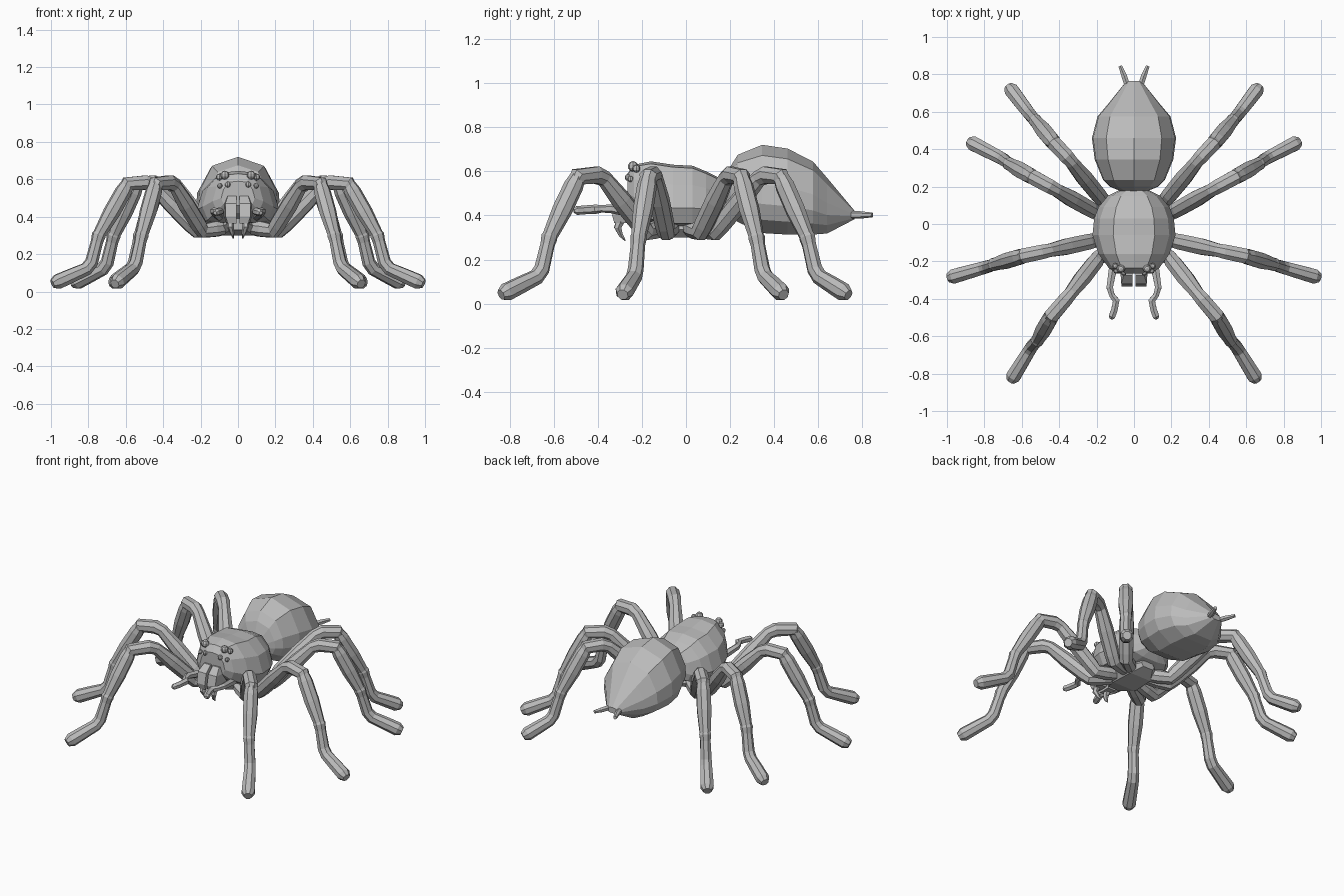
import bpy, bmesh
from mathutils import Vector

cube = bpy.data.objects.get("Cube")
if cube:
    bpy.data.objects.remove(cube, do_unlink=True)

grey = bpy.data.materials.new("plain grey")
grey.use_nodes = True
grey.diffuse_color = (0.5, 0.5, 0.5, 1)
grey.node_tree.nodes["Principled BSDF"].inputs["Base Color"].default_value = (0.5, 0.5, 0.5, 1)


def finish(bm, name):
    bmesh.ops.recalc_face_normals(bm, faces=bm.faces)
    mesh = bpy.data.meshes.new(name)
    bm.to_mesh(mesh)
    bm.free()
    mesh.materials.append(grey)
    obj = bpy.data.objects.new(name, mesh)
    bpy.context.collection.objects.link(obj)
    return obj


def loft(name, rings):
    """Skin closed rings of points and cap both ends."""
    bm = bmesh.new()
    loops = [[bm.verts.new(p) for p in ring] for ring in rings]
    n = len(loops[0])
    for a, b in zip(loops, loops[1:]):
        for i in range(n):
            j = (i + 1) % n
            bm.faces.new((a[i], a[j], b[j], b[i]))
    bm.faces.new(loops[0])
    bm.faces.new(loops[-1])
    return finish(bm, name)


def tube(name, path, sides=8):
    """Sweep a polygon along (point, radius) stations."""
    from math import cos, sin, pi
    pts = [Vector(p) for p, r in path]
    rings = []
    for i, (p, r) in enumerate(path):
        before = pts[i] - pts[max(i - 1, 0)]
        after = pts[min(i + 1, len(pts) - 1)] - pts[i]
        t = (before.normalized() + after.normalized()).normalized()
        out = Vector((-pts[-1].y + pts[0].y, pts[-1].x - pts[0].x, 0)).normalized()
        out = (out - t * out.dot(t)).normalized()
        up = t.cross(out)
        rings.append([pts[i] + r * (out * cos(2 * pi * (k + .5) / sides) + up * sin(2 * pi * (k + .5) / sides))
                      for k in range(sides)])
    return loft(name, rings)


def body(name, stations, half):
    """Loft a mirrored cross-section along y; stations are (y, half width, top, bottom)."""
    section = half + [(-x, z) for x, z in reversed(half) if x > 0]
    return loft(name, [[(x * w, y, bottom + z * (top - bottom)) for x, z in section]
                       for y, w, top, bottom in stations])


# Abdomen and front body shell
body("abdomen", [
    (.175, .07, .54, .44), (.20, .13, .62, .40), (.235, .165, .675, .37),
    (.345, .21, .72, .32), (.46, .225, .703, .313), (.575, .195, .645, .313),
    (.64, .14, .57, .318), (.765, .04, .42, .383)],
    [(0, 1), (.66, .88), (.97, .55), (1, .33), (.86, .15), (.45, 0)])
body("carapace", [
    (.185, .07, .54, .42), (.15, .14, .57, .38), (.09, .19, .6, .36), (.03, .213, .625, .35),
    (-.06, .222, .63, .35), (-.16, .19, .645, .37), (-.235, .135, .63, .42), (-.265, .09, .59, .46)],
    [(0, 1), (.5, .96), (.85, .68), (1, .3), (.85, .05), (.4, 0)])

# Underside plate
body("sternum", [(.13, .05, .37, .33), (.06, .11, .37, .30), (-.09, .12, .37, .30), (-.19, .06, .39, .33)],
     [(.7, 1), (1, .5), (.7, 0)])

# Legs: femur start, knee, patella end, tibia end, ankle and toe
legs = {
    "front": [(.19, -.18, .325), (.35, -.385, .585), (.44, -.49, .575), (.515, -.62, .30), (.55, -.66, .13), (.645, -.815, .052)],
    "second": [(.22, -.09, .325), (.47, -.145, .585), (.59, -.17, .575), (.745, -.215, .30), (.79, -.23, .13), (.965, -.28, .052)],
    "third": [(.21, .065, .325), (.43, .19, .585), (.54, .25, .575), (.665, .32, .30), (.705, .35, .13), (.86, .43, .052)],
    "rear": [(.17, .13, .325), (.345, .345, .585), (.425, .43, .575), (.525, .55, .30), (.56, .59, .13), (.655, .715, .052)],
}


def leg(name, joints, side):
    hip, knee, patella, shin, ankle, toe = [Vector((x * side, y, z)) for x, y, z in joints]
    root = Vector((hip.x * .3, hip.y * .45 - .02, .345))
    end = toe + (toe - ankle).normalized() * .03
    tube(name + "_upper", [
        (root, .036), (root.lerp(hip, .55), .043), (hip, .042), (hip.lerp(knee, .12), .045),
        (hip.lerp(knee, .55), .047), (hip.lerp(knee, .93), .038), (knee.lerp(patella, .2), .042),
        (patella, .043), (patella.lerp(shin, .08), .036)])
    tube(name + "_shin", [
        (patella, .036), (patella.lerp(shin, .15), .045), (patella.lerp(shin, .55), .046),
        (patella.lerp(shin, .93), .036), (shin, .034)])
    tube(name + "_foot", [
        (patella.lerp(shin, .95), .034), (shin, .038), (shin.lerp(ankle, .2), .033),
        (shin.lerp(ankle, .85), .036), (ankle.lerp(toe, .12), .037),
        (ankle.lerp(toe, .6), .04), (toe, .042), (end, .026)])


def ball(name, pos, radius):
    bm = bmesh.new()
    bmesh.ops.create_uvsphere(bm, u_segments=8, v_segments=5, radius=radius)
    bmesh.ops.translate(bm, verts=bm.verts, vec=pos)
    finish(bm, name)


for side, label in ((1, "left"), (-1, "right")):
    for name, joints in legs.items():
        leg(f"{label}_{name}_leg", joints, side)

    # Jaw block and curved fang
    loft(f"{label}_jaw", [[(side * x, y, z) for x, y in ((.008, y0), (w, y0), (w + .008, y1), (.008, y1))]
                          for z, w, y0, y1 in ((.51, .055, -.275, -.21), (.47, .068, -.32, -.21),
                                               (.40, .066, -.335, -.23), (.365, .055, -.325, -.25))])
    tube(f"{label}_fang", [((side * .04, -.295, .38), .022), ((side * .04, -.31, .345), .018),
                           ((side * .03, -.295, .31), .011), ((side * .025, -.275, .285), .003)], 6)

    # Feelers beside the jaws
    tube(f"{label}_feeler", [
        ((side * .10, -.17, .40), .022), ((side * .115, -.25, .415), .024), ((side * .13, -.34, .43), .02),
        ((side * .118, -.38, .43), .017), ((side * .095, -.41, .428), .021),
        ((side * .105, -.46, .425), .02), ((side * .118, -.495, .422), .02), ((side * .122, -.508, .42), .01)], 6)

    # Eyes
    for i, (x, y, z, r) in enumerate(((.07, -.24, .622, .024), (.055, -.262, .572, .016),
                                      (.097, -.252, .565, .014), (.10, -.225, .612, .018))):
        ball(f"{label}_eye_{i + 1}", (side * x, y, z), r)

    # Spinnerets at the tail
    tube(f"{label}_spinneret", [((side * .035, .74, .402), .017), ((side * .052, .79, .402), .017),
                                ((side * .062, .815, .402), .014), ((side * .074, .845, .402), .011)], 6)
